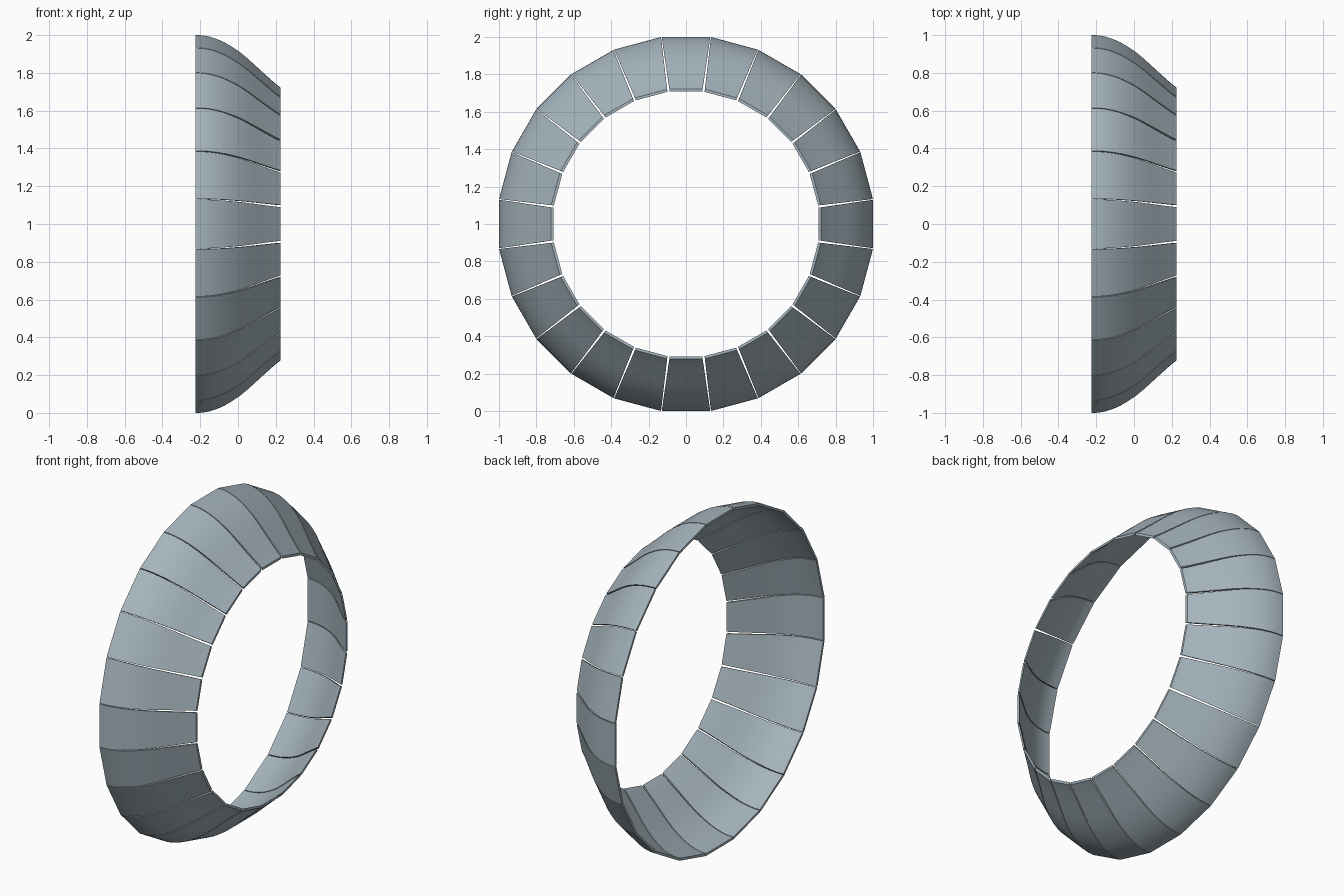
import bpy, bmesh, math
from mathutils import Matrix, Vector

if "Cube" in bpy.data.objects:
    bpy.data.objects.remove(bpy.data.objects["Cube"])

COUNT = 24          # flat-topped panels around the ring
THICK = 0.014
# side profile: x position, distance from the ring axis
PROFILE = [(-0.225, 1.0), (-0.19, 0.999), (-0.15, 0.992), (-0.11, 0.979),
           (-0.07, 0.961), (-0.03, 0.937), (0.01, 0.910), (0.05, 0.877),
           (0.09, 0.841), (0.13, 0.804), (0.165, 0.773), (0.195, 0.746),
           (0.225, 0.722)]

metal = bpy.data.materials.new("blue_grey_metal")
metal.diffuse_color = (0.38, 0.46, 0.51, 1)
metal.use_nodes = True
metal.node_tree.nodes["Principled BSDF"].inputs["Base Color"].default_value = metal.diffuse_color


def panel_mesh():
    """One curved panel at the top of the ring, tapering with a thin gap each side."""
    bm = bmesh.new()
    rows = []
    for x, r in PROFILE:
        gap = 0.002 + 0.004 * (1.0 - r) / 0.28
        ring = []
        for side, rad in ((-1, r), (1, r), (1, r - THICK), (-1, r - THICK)):
            y = side * (rad * math.tan(math.pi / COUNT) - gap)
            ring.append(bm.verts.new((x, y, rad)))
        rows.append(ring)
    for a, b in zip(rows, rows[1:]):
        for i in range(4):
            j = (i + 1) % 4
            bm.faces.new((a[i], a[j], b[j], b[i]))
    bm.faces.new(rows[0])
    bm.faces.new(rows[-1])
    bmesh.ops.recalc_face_normals(bm, faces=bm.faces)
    me = bpy.data.meshes.new("panel")
    bm.to_mesh(me)
    bm.free()
    me.materials.append(metal)
    return me


# ring of panels about the x axis
mesh = panel_mesh()
panels = []
for k in range(COUNT):
    ob = bpy.data.objects.new(f"ring_panel_{k + 1}", mesh)
    bpy.context.collection.objects.link(ob)
    ob.matrix_world = (Matrix.Translation(Vector((0, 0, 1)))
                       @ Matrix.Rotation(k * 2 * math.pi / COUNT, 4, 'X'))
    panels.append(ob)

# smooth along the curve, sharp at the panel edges
bpy.ops.object.select_all(action='DESELECT')
panels[0].select_set(True)
bpy.context.view_layer.objects.active = panels[0]
bpy.ops.object.shade_smooth_by_angle(angle=math.radians(30))
